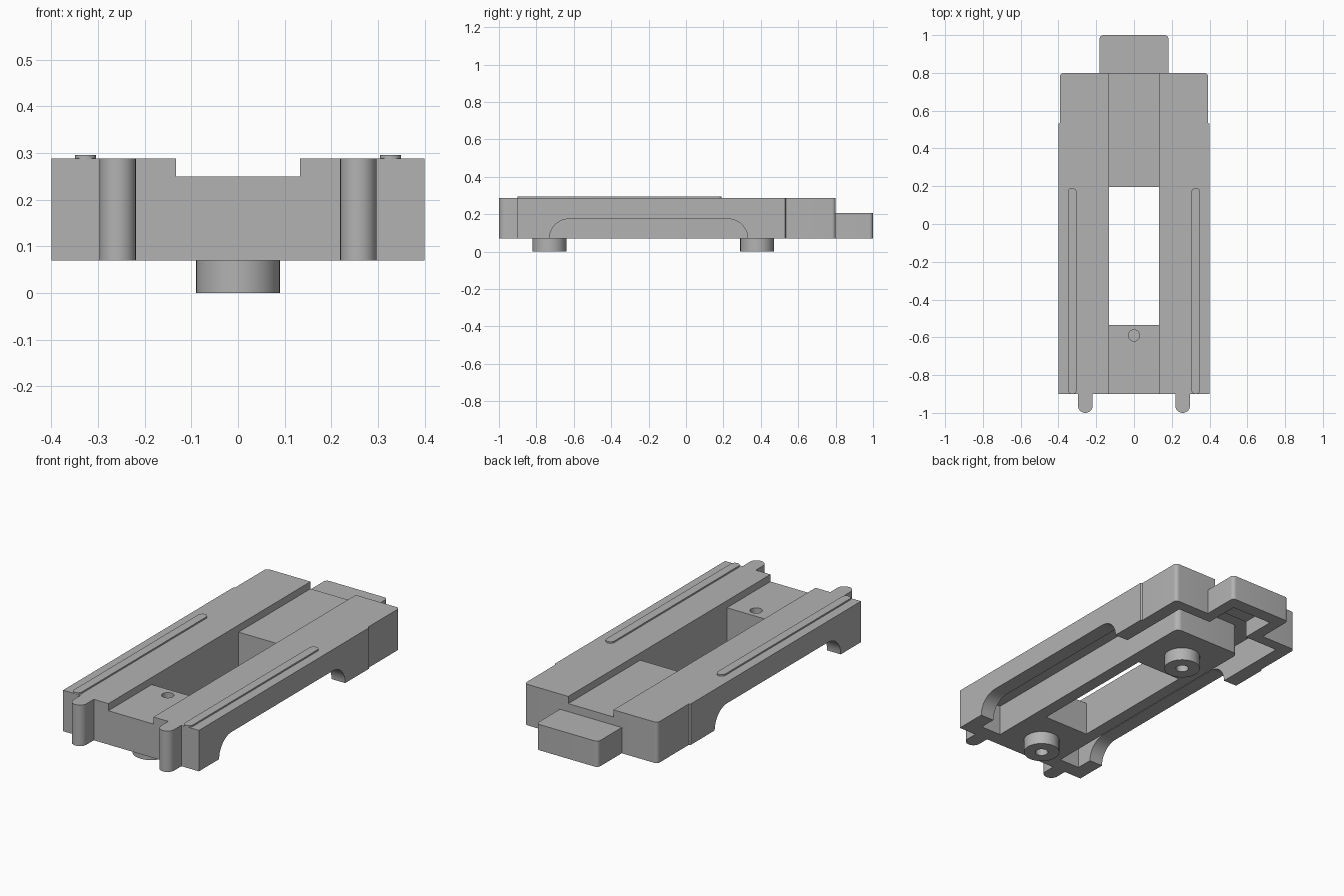
import bpy, bmesh, math
from mathutils import Vector

cube = bpy.data.objects.get("Cube")
if cube:
    bpy.data.objects.remove(cube, do_unlink=True)

grey = bpy.data.materials.new("plain_grey")
grey.use_nodes = True
colour = (0.448, 0.448, 0.448, 1)
grey.diffuse_color = colour
grey.node_tree.nodes["Principled BSDF"].inputs["Base Color"].default_value = colour

BASE, TOP = 0.07, 0.288


def prism(name, outline, low, high, axis="z"):
    """Extrude a 2D outline along z, or a (y, z) outline along x."""
    place = (lambda a, b, h: (a, b, h)) if axis == "z" else (lambda a, b, h: (h, a, b))
    bm = bmesh.new()
    face = bm.faces.new([bm.verts.new(place(a, b, low)) for a, b in outline])
    out = bmesh.ops.extrude_face_region(bm, geom=[face])
    shift = Vector(place(0, 0, high - low))
    bmesh.ops.translate(bm, vec=shift,
                        verts=[v for v in out["geom"] if isinstance(v, bmesh.types.BMVert)])
    bmesh.ops.recalc_face_normals(bm, faces=bm.faces)
    mesh = bpy.data.meshes.new(name)
    bm.to_mesh(mesh)
    bm.free()
    obj = bpy.data.objects.new(name, mesh)
    bpy.context.collection.objects.link(obj)
    mesh.materials.append(grey)
    return obj


def rect(x0, x1, y0, y1):
    return [(x0, y0), (x1, y0), (x1, y1), (x0, y1)]


def arc(cx, cy, r, start, end, steps=8):
    angles = [math.radians(start + (end - start) * i / steps) for i in range(steps + 1)]
    return [(cx + r * math.cos(a), cy + r * math.sin(a)) for a in angles]


def circle(cx, cy, r):
    return arc(cx, cy, r, 0, 360, 40)[:-1]


def round_back(half, y0, y1, r):
    """Rectangle whose two back corners are rounded."""
    return ([(-half, y0), (half, y0)] + arc(half - r, y1 - r, r, 0, 90)
            + arc(r - half, y1 - r, r, 90, 180))


def boolean(target, tool, operation="DIFFERENCE"):
    mod = target.modifiers.new("shape", "BOOLEAN")
    mod.operation, mod.object, mod.solver = operation, tool, "EXACT"
    bpy.context.view_layer.objects.active = target
    bpy.ops.object.modifier_apply(modifier=mod.name)
    bpy.data.objects.remove(tool, do_unlink=True)


def smooth(obj):
    bpy.ops.object.select_all(action="DESELECT")
    obj.select_set(True)
    bpy.context.view_layer.objects.active = obj
    bpy.ops.object.shade_smooth_by_angle(angle=math.radians(30))


# Main body, slightly narrower near the back
outline = ([(-0.4, -0.9), (0.4, -0.9), (0.4, 0.53), (0.392, 0.535)]
           + arc(0.372, 0.78, 0.02, 0, 90) + arc(-0.372, 0.78, 0.02, 90, 180)
           + [(-0.392, 0.535), (-0.4, 0.53)])
body = prism("body", outline, BASE, TOP)

# Back tab
boolean(body, prism("tab", round_back(0.182, 0.7, 1, 0.02), BASE, 0.207), "UNION")

# Rounded front prongs
for side in (-1, 1):
    cx = side * 0.258
    shape = arc(cx, -0.961, 0.039, 180, 360, 16) + [(cx + 0.039, -0.86), (cx - 0.039, -0.86)]
    boolean(body, prism("prong", shape, BASE, TOP), "UNION")

# Underside trench running round the central island
inner = [(0.2, -0.82)] + arc(0.17, 0.55, 0.03, 0, 90) + arc(-0.17, 0.55, 0.03, 90, 180) + [(-0.2, -0.82)]
trench = [(-0.32, -0.82), (-0.32, 0.74), (0.32, 0.74), (0.32, -0.82)] + inner
boolean(body, prism("trench_cutter", trench, 0, 0.235))

# Hollow inside the tab
boolean(body, prism("tab_cutter", rect(-0.12, 0.12, 0.7, 0.93), 0, 0.16))

# Top groove, central window and blind dimple
boolean(body, prism("groove_cutter", rect(-0.133, 0.133, -1.2, 1.2), 0.25, 0.4))
boolean(body, prism("window_cutter", rect(-0.133, 0.133, -0.535, 0.195), -0.1, 0.5))
boolean(body, prism("dimple_cutter", circle(0, -0.59, 0.03), 0.2, 0.4))

# Arched openings in the side walls
arch = ([(-0.73, 0)] + arc(-0.625, BASE, 0.105, 180, 90, 12)
        + arc(0.225, BASE, 0.105, 90, 0, 12) + [(0.33, 0)])
for low, high in ((-0.5, -0.28), (0.28, 0.5)):
    boolean(body, prism("arch_cutter", arch, low, high, "x"))
smooth(body)

# Raised ribs on the top
for side, name in ((-1, "right_rib"), (1, "left_rib")):
    cx = side * 0.327
    shape = arc(cx, -0.878, 0.023, 180, 360, 12) + arc(cx, 0.168, 0.023, 0, 180, 12)
    smooth(prism(name, shape, TOP - 0.005, 0.296))

# Round feet with a hole in the middle
for y, name in ((-0.73, "front_foot"), (0.38, "back_foot")):
    foot = prism(name, circle(0, y, 0.09), 0, BASE + 0.005)
    boolean(foot, prism("foot_cutter", circle(0, y, 0.032), -0.1, 0.065))
    smooth(foot)
